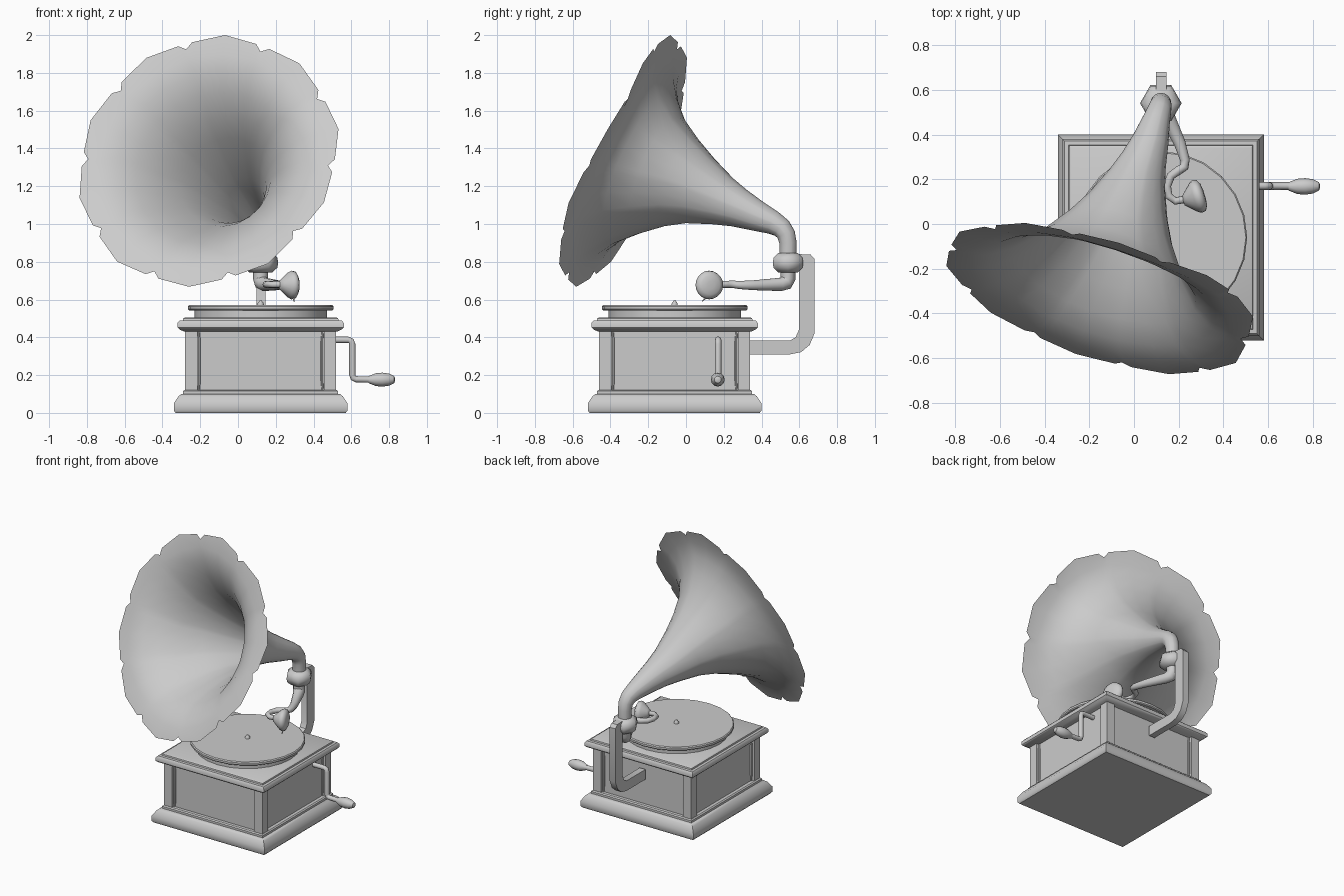
import bpy, bmesh, math
from mathutils import Vector, Matrix

if "Cube" in bpy.data.objects:
    bpy.data.objects.remove(bpy.data.objects["Cube"])

CX, CY = 0.12, -0.06          # cabinet centre
grey = bpy.data.materials.new("plain_grey")
grey.diffuse_color = (0.6, 0.6, 0.6, 1)
grey.use_nodes = True
grey.node_tree.nodes["Principled BSDF"].inputs["Base Color"].default_value = grey.diffuse_color


def finish(name, bm, smooth=True, angle=35):
    bmesh.ops.recalc_face_normals(bm, faces=bm.faces)
    me = bpy.data.meshes.new(name)
    bm.to_mesh(me)
    bm.free()
    me.materials.append(grey)
    ob = bpy.data.objects.new(name, me)
    bpy.context.collection.objects.link(ob)
    if smooth:
        bpy.ops.object.select_all(action='DESELECT')
        ob.select_set(True)
        bpy.context.view_layer.objects.active = ob
        bpy.ops.object.shade_smooth_by_angle(angle=math.radians(angle))
    return ob


def skin(bm, rings, caps=True):
    """Join rings of points into a tube."""
    vs = [[bm.verts.new(p) for p in r] for r in rings]
    n = len(vs[0])
    for a, b in zip(vs, vs[1:]):
        for i in range(n):
            j = (i + 1) % n
            bm.faces.new((a[i], a[j], b[j], b[i]))
    if caps:
        bm.faces.new(vs[0][::-1])
        bm.faces.new(vs[-1])


def square_stack(name, profile):
    """Square moulding from (half width, z) pairs."""
    bm = bmesh.new()
    skin(bm, [[(CX + sx * h, CY + sy * h, z) for sx, sy in
               ((-1, -1), (1, -1), (1, 1), (-1, 1))] for h, z in profile])
    return finish(name, bm, True, 40)


def box(name, x0, x1, y0, y1, z0, z1):
    bm = bmesh.new()
    skin(bm, [[(x0, y0, z), (x1, y0, z), (x1, y1, z), (x0, y1, z)] for z in (z0, z1)])
    return finish(name, bm, False)


def turned(name, centre, axis, profile, sides=20, angle=35):
    """Lathe part from (radius, distance along axis) pairs."""
    q = Vector((0, 0, 1)).rotation_difference(Vector(axis)).to_matrix()
    bm = bmesh.new()
    skin(bm, [[Vector(centre) + q @ Vector((r * math.cos(2 * math.pi * i / sides),
               r * math.sin(2 * math.pi * i / sides), d)) for i in range(sides)]
              for r, d in profile])
    return finish(name, bm, True, angle)


def frames(points):
    """Position and two cross axes at each path point."""
    pts = [Vector(p) for p in points]
    out = []
    first = (pts[1] - pts[0]).normalized()
    e1 = Vector((0, 1, 0)) if abs(first.x) > .9 else Vector((1, 0, 0))
    for i, p in enumerate(pts):
        t = (pts[min(i + 1, len(pts) - 1)] - pts[max(i - 1, 0)]).normalized()
        e1 = (e1 - t * e1.dot(t)).normalized()
        out.append((p, e1, t.cross(e1)))
    return out


def tube(name, points, radii, sides=12):
    bm = bmesh.new()
    skin(bm, [[p + r * (a * math.cos(2 * math.pi * i / sides) + b * math.sin(2 * math.pi * i / sides))
               for i in range(sides)] for (p, a, b), r in zip(frames(points), radii)])
    return finish(name, bm, True, 50)


# Cabinet: plinth, recessed panels, corner posts, lid
square_stack("plinth", [(.45, 0), (.46, .012), (.46, .05), (.435, .088), (.42, .1)])
square_stack("lower_strip", [(.41, .098), (.41, .115), (.402, .122)])
square_stack("panels", [(.378, .1), (.378, .44)])
for sx in (-1, 1):
    for sy in (-1, 1):
        x, y = CX + sx * .4, CY + sy * .4
        xs, ys = sorted((x, x - sx * .066)), sorted((y, y - sy * .066))
        box("corner_post", *xs, *ys, .1, .44)
        # slim columns beside each post
        for px, py in ((x - sx * .072, y - sy * .022), (x - sx * .022, y - sy * .072)):
            turned("post_column", (px, py, .12), (0, 0, 1), [(.005, 0), (.01, .05), (.01, .26), (.005, .31)], 8)
square_stack("lid", [(.405, .43), (.43, .442), (.44, .452), (.44, .476), (.43, .488), (.412, .49),
                     (.41, .5), (.40, .506)])

# Turntable, record and spindle
turned("turntable", (CX, CY, .5), (0, 0, 1), [(.35, 0), (.35, .046)], 24)
turned("record", (CX, CY, .543), (0, 0, 1), [(.38, 0), (.386, .006), (.386, .02), (.38, .027)], 24)
turned("spindle", (CX, CY, .565), (0, 0, 1), [(.018, 0), (.016, .015), (.006, .029)], 10)

# Crank with bulb handle
tube("crank_rod", [(.49, .17, .387), (.585, .17, .387), (.6, .17, .38), (.605, .17, .365),
                   (.605, .17, .2), (.61, .17, .185), (.625, .17, .178), (.73, .17, .176)],
     [.017] * 8, 10)
turned("crank_handle", (.69, .168, .176), (1, 0, 0),
       [(.018, 0), (.034, .04), (.037, .075), (.032, .11), (.018, .137), (.008, .141)], 12)

# Rear bracket: side outline given width
outline = [(.33, .31), (.55, .31), (.61, .322), (.655, .36), (.68, .42), (.68, .815), (.66, .838),
           (.56, .842), (.56, .80), (.598, .79), (.598, .44), (.58, .4), (.55, .383), (.33, .383)]
bm = bmesh.new()
skin(bm, [[(x, y, z) for y, z in outline] for x in (.098, .145)])
finish("rear_bracket", bm, True)

# Hexagonal collar
turned("collar", (CX, .54, .743), (0, 0, 1),
       [(.06, 0), (.088, .025), (.093, .05), (.088, .08), (.06, .103)], 6, 70)

# Tone arm with curled end, sound box and needle
tube("tone_arm", [(.12, .54, .78), (.12, .54, .71), (.125, .53, .69), (.14, .5, .68), (.205, .36, .676),
                  (.228, .285, .677), (.225, .255, .68), (.2, .24, .68), (.165, .215, .68), (.148, .17, .68),
                  (.155, .125, .68), (.185, .103, .68), (.24, .112, .68)],
     [.04, .04, .04, .036, .027, .022, .02, .02, .019, .018, .018, .017, .017])
turned("sound_box", (.22, .103, .677), (.95, .3, 0),
       [(.02, 0), (.035, .015), (.068, .05), (.076, .066), (.072, .084), (.05, .096), (.02, .1)], 20, 60)
tube("needle", [(.29, .12, .625), (.297, .085, .59)], [.008, .003], 6)

# Horn: flaring neck, then rings set back from the mouth plane
neck = [(.12, .54, .83, .045), (.12, .54, .9, .046), (.119, .53, .945, .049), (.113, .507, .978, .054),
        (.1, .465, 1.005, .062), (.073, .37, 1.045, .083), (.042, .28, 1.085, .105), (.01, .19, 1.123, .135),
        (-.03, .07, 1.178, .188), (-.066, -.035, 1.222, .25)]
n = Vector((-.298, -.88, .37)).normalized()      # mouth direction
mouth = Vector((-.165, -.335, 1.335))
for r, back in ((.335, .21), (.43, .108), (.52, .043), (.61, .01), (.70, .002)):
    neck.append((*(mouth - n * back), r))
# Ten scalloped petals
angles, scallop = [], []
for k in range(10):
    for f, s in ((0, .95), (.09, .995), (.5, 1.025), (.91, .995)):
        angles.append(math.radians(-8 + 36 * (k + f)))
        scallop.append(s)
path = frames([p[:3] for p in neck])
e1 = (Vector((1, 0, 0)) - n * n.x).normalized()
rings = []
for i, ((p, a, b), row) in enumerate(zip(path, neck)):
    w = min(1, max(0, (i - 7) / 4))               # ease towards the mouth plane
    a = a.lerp(e1, w).normalized()
    b = b.lerp(n.cross(e1), w).normalized()
    last = i == len(neck) - 1
    sag = max(0, (row[3] - .4) / .3) * .08        # one side of the rim bends back
    rings.append([p + row[3] * (s if last else 1) * (a * math.cos(t) + b * math.sin(t))
                  - n * sag * max(0, math.cos(t - math.radians(20))) ** 5
                  for t, s in zip(angles, scallop)])
bm = bmesh.new()
skin(bm, rings, caps=False)
finish("horn", bm, True, 60)
